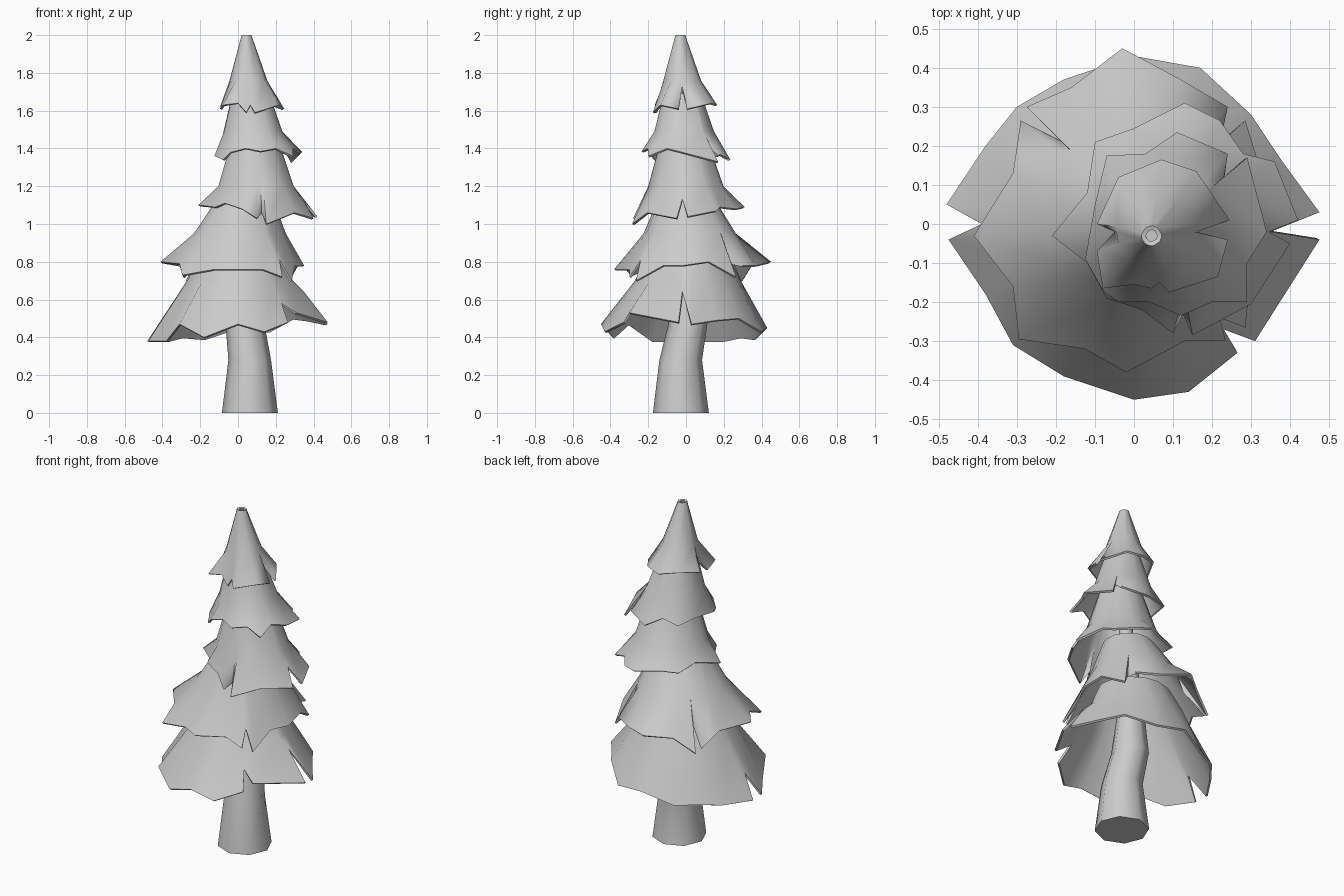
import bpy
from math import sin, cos, tau, atan2, radians


def make_object(name, rings, caps=False, thickness=0):
    """Skin a stack of equal-length rings, bottom to top, counter-clockwise."""
    n = len(rings[0])
    verts = [p for ring in rings for p in ring]
    faces = [(k * n + i, k * n + (i + 1) % n, (k + 1) * n + (i + 1) % n, (k + 1) * n + i)
             for k in range(len(rings) - 1) for i in range(n)]
    if caps:
        faces += [tuple(reversed(range(n))), tuple(range(len(verts) - n, len(verts)))]
    mesh = bpy.data.meshes.new(name)
    mesh.from_pydata(verts, [], faces)
    ob = bpy.data.objects.new(name, mesh)
    bpy.context.collection.objects.link(ob)
    bpy.ops.object.select_all(action='DESELECT')
    ob.select_set(True)
    bpy.context.view_layer.objects.active = ob
    if thickness:
        solid = ob.modifiers.new("thickness", 'SOLIDIFY')
        solid.thickness = thickness
        solid.offset = -1
        bpy.ops.object.modifier_apply(modifier=solid.name)
    bpy.ops.object.shade_smooth_by_angle(angle=radians(62))


def ring(x, y, z, r, angles):
    return [(x + r * cos(a), y + r * sin(a), z) for a in angles]


def tier(name, rim, mid, top):
    """Ragged open skirt of branches: rim points flow into a round waist and neck."""
    angles = [atan2(p[1] - mid[1], p[0] - mid[0]) for p in rim]
    make_object(name, [rim, ring(*mid, angles), ring(*top, angles)], thickness=0.012)


# crooked trunk, each section is x, y, z, radius
eight = [tau * i / 8 for i in range(8)]
trunk_path = [(.063, -.027, 0, .148), (.062, -.028, .28, .113), (.037, .01, .47, .103),
              (.03, .01, .8, .065), (.045, -.01, 1.15, .042), (.05, -.03, 1.7, .02)]
make_object("trunk", [ring(*s, eight) for s in trunk_path], caps=True)

# five branch tiers; the inner rim points are the splits between branches
tier("branches_bottom",
     [(.475, .03, .47), (.38, .16, .49), (.30, .28, .50), (.17, .40, .43), (0, .43, .45),
      (-.18, .37, .39), (-.30, .30, .40), (-.38, .20, .38), (-.48, .05, .38), (-.39, 0, .5),
      (-.475, -.04, .38), (-.38, -.18, .38), (-.31, -.31, .47), (-.18, -.39, .40),
      (0, -.45, .47), (.14, -.43, .43), (.265, -.33, .48), (.23, -.27, .58),
      (.31, -.30, .53), (.475, -.04, .48), (.35, -.02, .64)],
     (.01, .01, .70, .28), (.02, .01, .84, .21))

tier("branches_lower",
     [(.35, -.02, .78), (.33, .12, .80), (.285, .265, .72), (.22, .21, .80), (.24, .30, .78),
      (.12, .37, .78), (-.03, .45, .80), (-.16, .35, .78), (-.275, .30, .70),
      (-.185, .21, .85), (-.29, .265, .72), (-.31, .13, .78), (-.41, -.03, .80),
      (-.31, -.16, .79), (-.295, -.295, .73), (-.125, -.32, .76), (-.02, -.38, .76),
      (.13, -.30, .76), (.235, -.30, .72), (.22, -.24, .81), (.285, -.265, .70), (.30, -.12, .78)],
     (.01, .02, .95, .245), (.04, 0, 1.15, .14))

tier("branches_middle",
     [(.42, .01, 1.04), (.36, .16, 1.07), (.28, .18, 1.09), (.22, .265, 1.08),
      (.13, .31, 1.09), (0, .245, 1.10), (-.10, .21, 1.10), (-.12, .08, 1.12),
      (-.21, -.03, 1.10), (-.12, -.10, 1.09), (-.07, -.19, 1.11), (.02, -.22, 1.08),
      (.10, -.28, 1.03), (.125, -.23, 1.06), (.15, -.285, 1.0), (.30, -.205, 1.06),
      (.40, -.05, 1.03), (.345, -.02, 1.13)],
     (.095, 0, 1.2, .2), (.09, -.01, 1.44, .125))

tier("branches_upper",
     [(.34, -.02, 1.38), (.29, .17, 1.33), (.23, .12, 1.42), (.24, .18, 1.37),
      (.11, .235, 1.34), (.03, .18, 1.38), (-.07, .175, 1.36), (-.10, .05, 1.37),
      (-.125, -.09, 1.36), (-.08, -.17, 1.34), (-.04, -.20, 1.38), (.04, -.20, 1.40),
      (.12, -.235, 1.385), (.20, -.20, 1.40), (.29, -.20, 1.36), (.29, -.10, 1.40)],
     (.075, -.01, 1.49, .16), (.065, -.02, 1.69, .10))

tier("branches_tip",
     [(.245, .01, 1.61), (.16, .135, 1.64), (.07, .165, 1.63), (-.04, .12, 1.65),
      (-.095, 0, 1.62), (-.05, -.02, 1.68), (-.095, -.07, 1.61), (-.08, -.165, 1.63),
      (0, -.155, 1.64), (.045, -.165, 1.59), (.065, -.15, 1.63), (.09, -.175, 1.59),
      (.215, -.135, 1.63), (.24, -.04, 1.61), (.16, -.02, 1.73)],
     (.055, -.02, 1.76, .10), (.045, -.03, 2.0, .026))
